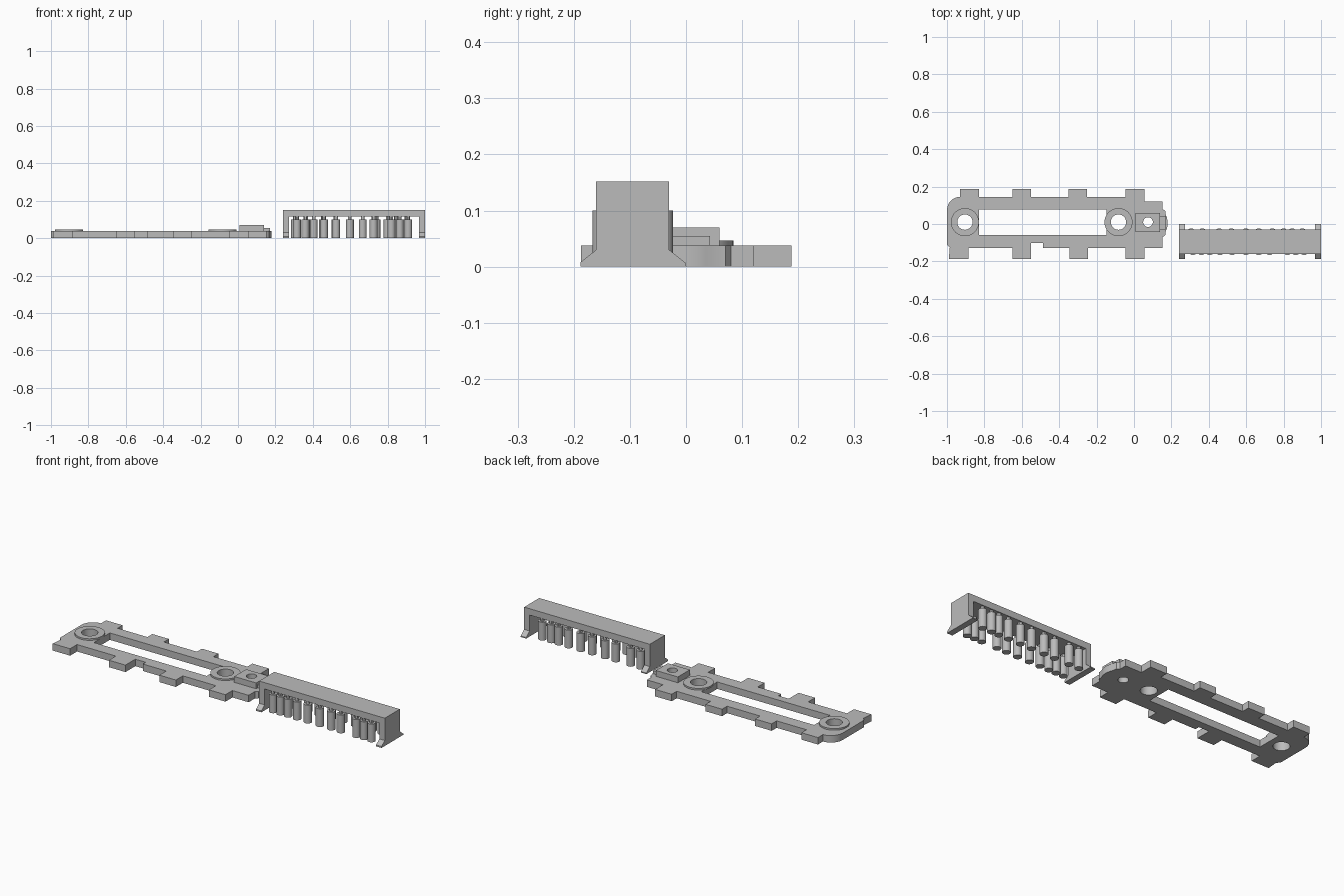
import bpy, math

if "Cube" in bpy.data.objects:
    bpy.data.objects.remove(bpy.data.objects["Cube"])

grey = bpy.data.materials.new("plain grey")
grey.diffuse_color = (0.5, 0.5, 0.5, 1)
grey.use_nodes = True
grey.node_tree.nodes["Principled BSDF"].inputs["Base Color"].default_value = grey.diffuse_color


def circle(x, y, r, n=32):
    return [(x + r * math.cos(2 * math.pi * i / n),
             y + r * math.sin(2 * math.pi * i / n)) for i in range(n)]


def rect(x0, x1, y0, y1):
    return [(x0, y0), (x1, y0), (x1, y1), (x0, y1)]


def prism(name, loops, lo, hi, along_x=False):
    """Extrude an outline (first loop) with holes (other loops) from lo to hi."""
    curve = bpy.data.curves.new(name, 'CURVE')
    curve.dimensions = '2D'
    curve.fill_mode = 'BOTH'
    curve.extrude = (hi - lo) / 2
    for pts in loops:
        s = curve.splines.new('POLY')
        s.points.add(len(pts) - 1)
        for p, (a, b) in zip(s.points, pts):
            p.co = (a, b, 0, 1)
        s.use_cyclic_u = True
    obj = bpy.data.objects.new(name, curve)
    bpy.context.collection.objects.link(obj)
    mid = (lo + hi) / 2
    if along_x:
        obj.rotation_euler = (math.pi / 2, 0, math.pi / 2)
        obj.location = (mid, 0, 0)
    else:
        obj.location = (0, 0, mid)
    bpy.ops.object.select_all(action='DESELECT')
    obj.select_set(True)
    bpy.context.view_layer.objects.active = obj
    bpy.ops.object.convert(target='MESH')
    obj = bpy.context.view_layer.objects.active
    obj.data.materials.clear()
    obj.data.materials.append(grey)
    bpy.ops.object.shade_smooth_by_angle(angle=math.radians(30))
    return obj


# Base plate outline, counter-clockwise from the lower left
TOP, BOT, TAB_T, TAB_B = 0.145, -0.127, 0.188, -0.187
outline = [(-1, -0.11), (-0.985, -0.127), (-0.99, TAB_B), (-0.885, TAB_B), (-0.885, BOT)]
for x in (-0.65, -0.345, -0.045):
    outline += [(x, BOT), (x, TAB_B), (x + 0.1, TAB_B), (x + 0.1, BOT)]
    if x == -0.65:  # small notch beside the tab
        outline += [(-0.55, -0.102), (-0.487, -0.102), (-0.487, BOT)]
outline += [(0.153, BOT), (0.153, -0.07), (0.167, -0.06)]
outline += [(0.147 + 0.033 * math.cos(a), 0.005 + 0.06 * math.sin(a))
            for a in [math.radians(d) for d in range(-45, 46, 15)]]
outline += [(0.167, 0.07), (0.153, 0.08), (0.153, 0.12), (0.055, 0.12)]
for x in (-0.045, -0.35, -0.65, -0.93):
    outline += [(x + 0.1, TAB_T), (x, TAB_T), (x, TOP)]
    if x > -0.9:
        outline.append(({-0.045: -0.25, -0.35: -0.55, -0.65: -0.83}[x], TOP))
# rounded corner
outline += [(-0.93 + 0.07 * math.cos(a), 0.075 + 0.07 * math.sin(a))
            for a in [math.radians(d) for d in range(105, 181, 15)]]

slot = rect(-0.83, -0.147, -0.06, 0.078)
BIG = [(-0.904, 0.01), (-0.083, 0.01)]
small_hole = circle(0.075, 0.01, 0.026)
prism("base_plate", [outline, slot, small_hole] + [circle(x, y, 0.041) for x, y in BIG], 0, 0.038)

# Raised rims round the big holes
for x, y in BIG:
    prism("hole_rim", [circle(x, y, 0.075), circle(x, y, 0.041)], 0.037, 0.047)

# Square boss with small hole, and its end ledge
prism("boss", [rect(0.007, 0.14, -0.043, 0.06), small_hole], 0.037, 0.07)
prism("boss_ledge", [rect(0.138, 0.17, -0.03, 0.043)], 0.02, 0.055)

# Cover: top slab and two end walls with flared feet
FRONT, BACK = -0.16, -0.03
prism("cover_top", [rect(0.24, 1.0, FRONT, BACK)], 0.117, 0.152)
wall = [(-0.188, 0), (-0.188, 0.008), (FRONT, 0.03), (FRONT, 0.152),
        (BACK, 0.152), (BACK, 0.03), (0.0, 0.006), (0.0, 0)]
for x in (0.24, 0.967):
    prism("cover_end_wall", [wall], x, x + 0.033, along_x=True)

# Two rows of hanging pins, each on a thin stem
rows = {-0.146: (0.315, 0.36, 0.405, 0.46, 0.525, 0.598, 0.667, 0.725, 0.82, 0.865, 0.91),
        -0.044: (0.305, 0.365, 0.455, 0.52, 0.598, 0.667, 0.74, 0.80, 0.845, 0.90)}
for y, xs in rows.items():
    for x in xs:
        prism("pin", [circle(x, y, 0.021, 20)], 0, 0.1)
        prism("pin_stem", [circle(x, y, 0.01, 12)], 0.099, 0.118)
